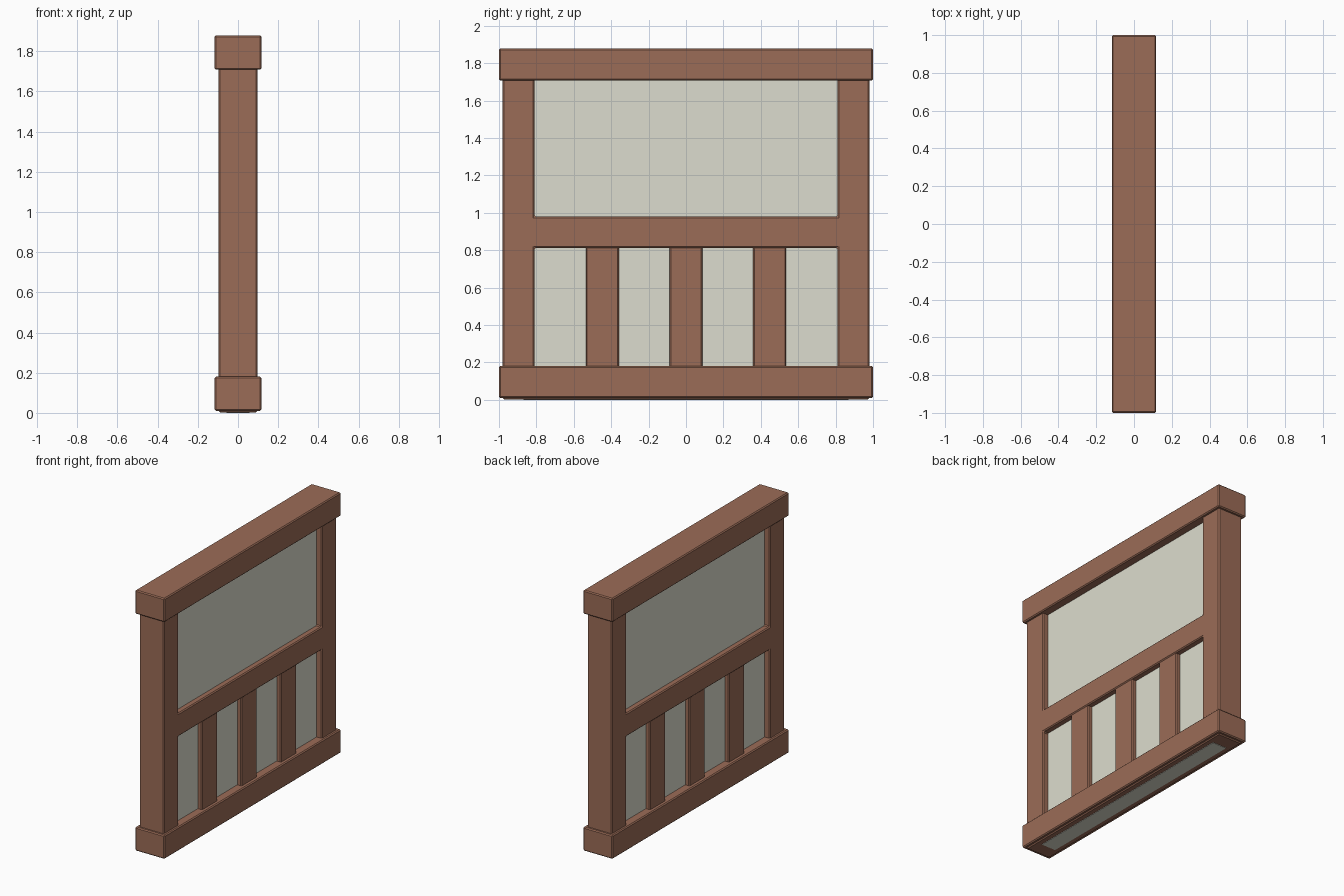
import bpy, bmesh

if "Cube" in bpy.data.objects:
    bpy.data.objects.remove(bpy.data.objects["Cube"])


def material(name, color):
    m = bpy.data.materials.new(name)
    m.diffuse_color = color
    m.use_nodes = True
    m.node_tree.nodes["Principled BSDF"].inputs["Base Color"].default_value = m.diffuse_color
    return m


WOOD = material("timber", (0.33, 0.15, 0.095, 1))
PLASTER = material("plaster", (0.72, 0.72, 0.62, 1))
BEVEL = 0.007


def finish(bm, name, mat, bevel):
    bmesh.ops.recalc_face_normals(bm, faces=bm.faces)
    mesh = bpy.data.meshes.new(name)
    bm.to_mesh(mesh)
    bm.free()
    mesh.materials.append(mat)
    obj = bpy.data.objects.new(name, mesh)
    bpy.context.collection.objects.link(obj)
    if bevel:
        mod = obj.modifiers.new("edge_bevel", 'BEVEL')
        mod.width = bevel
        mod.segments = 1
        mod.limit_method = 'ANGLE'
    return obj


def box(name, half_x, y0, y1, z0, z1, mat=WOOD, bevel=BEVEL):
    bm = bmesh.new()
    bmesh.ops.create_cube(bm, size=1)
    for v in bm.verts:
        v.co.x *= 2 * half_x
        v.co.y = y0 + (v.co.y + 0.5) * (y1 - y0)
        v.co.z = z0 + (v.co.z + 0.5) * (z1 - z0)
    return finish(bm, name, mat, bevel)


def timber_frame(name, half_x, ys, zs, openings):
    # One flush piece: a grid of cells, minus the openings, given depth
    bm = bmesh.new()
    grid = [[bm.verts.new((-half_x, y, z)) for z in zs] for y in ys]
    for i in range(len(ys) - 1):
        for j in range(len(zs) - 1):
            if (i, j) not in openings:
                bm.faces.new((grid[i][j], grid[i + 1][j],
                              grid[i + 1][j + 1], grid[i][j + 1]))
    for v in [v for v in bm.verts if not v.link_faces]:
        bm.verts.remove(v)
    res = bmesh.ops.extrude_face_region(bm, geom=bm.faces[:], use_keep_orig=True)
    for v in res["geom"]:
        if isinstance(v, bmesh.types.BMVert):
            v.co.x = half_x
    return finish(bm, name, WOOD, BEVEL)


# Posts, middle rail and hidden end rails in one flush frame
timber_frame("post_and_rail_frame", 0.097,
             [-0.98, -0.81, 0.81, 0.98],
             [0.003, 0.165, 0.813, 0.979, 1.725, 1.86],
             {(1, 1), (1, 3)})

# Thicker beams wrapping the top and bottom of the frame
for name, z0 in (("bottom_beam", 0.01), ("top_beam", 1.708)):
    box(name, 0.117, -1.0, 1.0, z0, z0 + 0.17)

# Short studs below the middle rail
for i, y in enumerate((-0.447, 0.0, 0.447)):
    box(f"lower_stud_{i + 1}", 0.09, y - 0.088, y + 0.088, 0.1, 0.86)

# Plaster infill, set back from both faces
box("plaster_infill", 0.056, -0.87, 0.87, 0.0, 1.8, PLASTER, 0)
